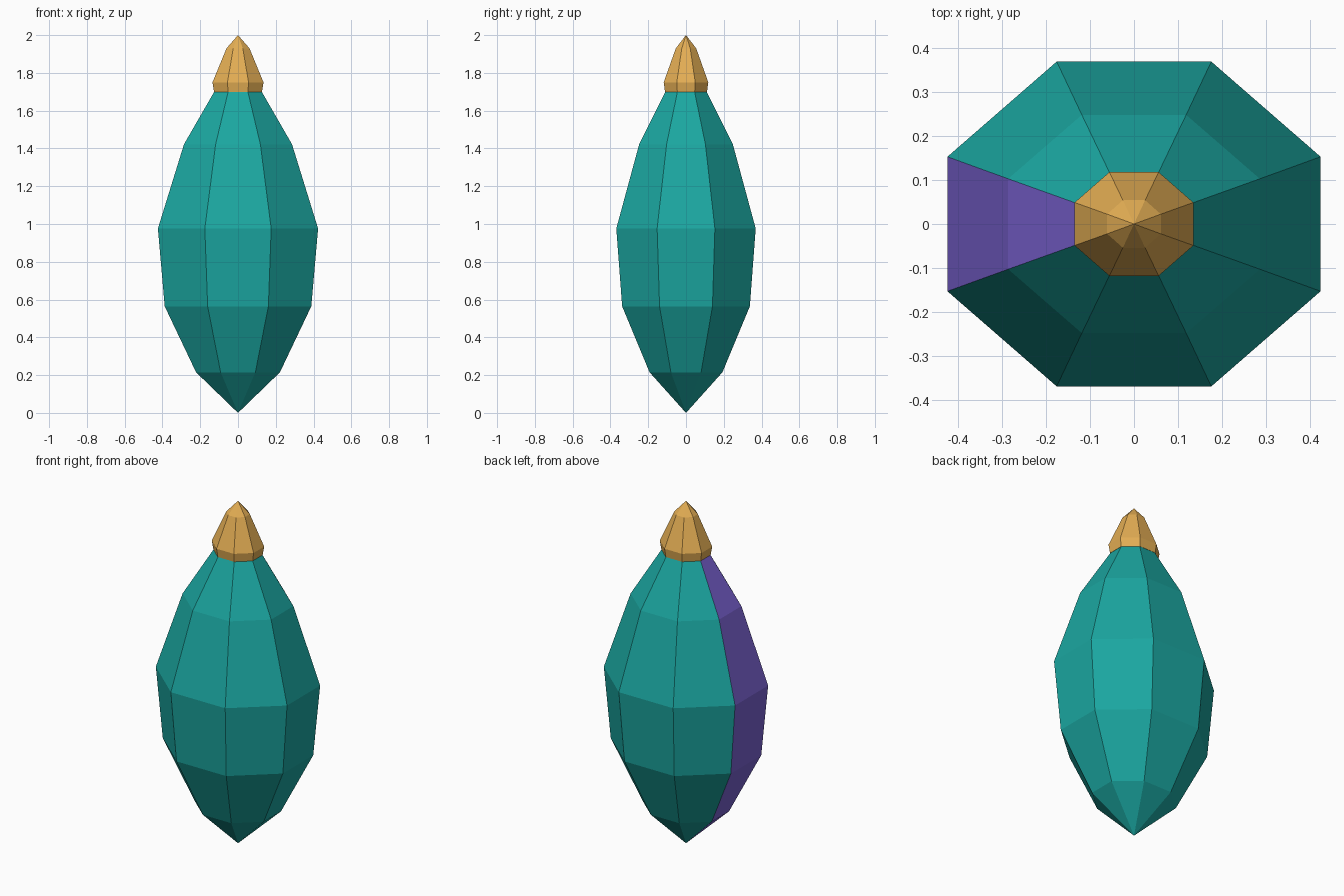
import bpy, bmesh, math

if "Cube" in bpy.data.objects:
    bpy.data.objects.remove(bpy.data.objects["Cube"])

SIDES = 8


def material(name, rgb):
    """Flat colour from 0-255 sRGB."""
    m = bpy.data.materials.new(name)
    lin = [((c / 255 + 0.055) / 1.055) ** 2.4 for c in rgb]
    m.diffuse_color = (*lin, 1)
    m.use_nodes = True
    m.node_tree.nodes["Principled BSDF"].inputs["Base Color"].default_value = m.diffuse_color
    return m


def faceted_solid(name, profile, materials):
    """Closed octagonal solid; profile rows are (half width x, half depth y, z).
    A zero width row becomes a point; open ends are capped."""
    bm = bmesh.new()
    rings = []
    for hx, hy, z in profile:
        if hx == 0:
            rings.append([bm.verts.new((0, 0, z))] * SIDES)
            continue
        k = 1 / math.cos(math.pi / SIDES)
        angles = [math.tau * (i + 0.5) / SIDES for i in range(SIDES)]
        rings.append([bm.verts.new((hx * k * math.cos(a), hy * k * math.sin(a), z))
                      for a in angles])
    for lo, hi in zip(rings, rings[1:]):
        for i in range(SIDES):
            j = (i + 1) % SIDES
            bm.faces.new(dict.fromkeys((lo[i], lo[j], hi[j], hi[i])))
    for ring in (rings[0], rings[-1]):
        if ring[0] is not ring[1]:
            bm.faces.new(ring)
    bmesh.ops.recalc_face_normals(bm, faces=bm.faces)
    me = bpy.data.meshes.new(name)
    bm.to_mesh(me)
    bm.free()
    for m in materials:
        me.materials.append(m)
    ob = bpy.data.objects.new(name, me)
    bpy.context.collection.objects.link(ob)
    return ob


teal = material("teal", (27, 167, 161))
purple = material("purple", (122, 98, 210))
gold = material("gold", (228, 174, 84))

# Faceted body
body = faceted_solid("body", [
    (0, 0, 0), (0.222, 0.193, 0.215), (0.388, 0.338, 0.564),
    (0.424, 0.369, 0.976), (0.286, 0.248, 1.422), (0.123, 0.107, 1.705),
], [teal, purple])

# Purple stripe: the column of facets facing -x
for f in body.data.polygons:
    if f.center.x < -0.05 and abs(f.center.y) < 0.01:
        f.material_index = 1

# Gold cap
faceted_solid("cap", [
    (0.127, 0.111, 1.70), (0.135, 0.118, 1.75), (0.061, 0.054, 1.93), (0, 0, 2.0),
], [gold])
